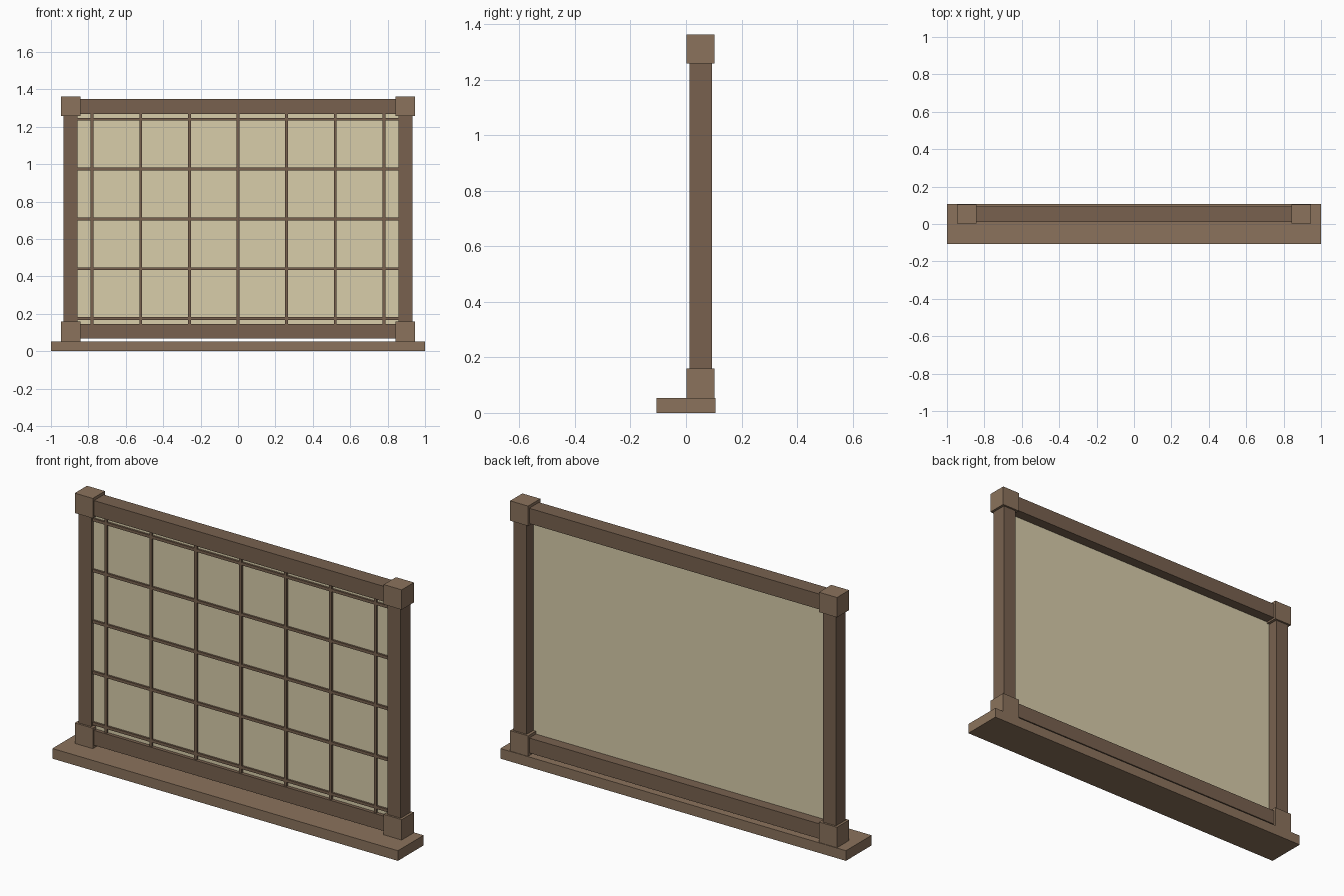
import bpy

if "Cube" in bpy.data.objects:
    bpy.data.objects.remove(bpy.data.objects["Cube"])


def material(name, rgb):
    m = bpy.data.materials.new(name)
    m.diffuse_color = (*rgb, 1)
    m.use_nodes = True
    m.node_tree.nodes["Principled BSDF"].inputs["Base Color"].default_value = m.diffuse_color
    return m


light_wood = material("light_wood", (0.258, 0.171, 0.107))
dark_wood = material("dark_wood", (0.188, 0.121, 0.078))
paper = material("paper", (0.686, 0.610, 0.402))


def box(name, x, y, z, mat):
    """Axis-aligned box from (min, max) ranges."""
    bpy.ops.mesh.primitive_cube_add(size=1)
    ob = bpy.context.object
    ob.name = name
    ob.location = [(a + b) / 2 for a, b in (x, y, z)]
    ob.scale = [b - a for a, b in (x, y, z)]
    bpy.ops.object.transform_apply(location=True, rotation=False, scale=True)
    ob.data.materials.append(mat)
    return ob


FRAME_Y = (0.012, 0.093)
BLOCK_Y = (0.002, 0.103)
BAR_Y = (0.020, 0.032)

# Sill
box("sill", (-1, 1), (-0.106, 0.106), (0, 0.053), light_wood)

# Side posts and corner blocks
for side, s in (("left", -1), ("right", 1)):
    px = sorted((s * 0.857, s * 0.933))
    bx = sorted((s * 0.842, s * 0.946))
    box(f"{side}_post", px, FRAME_Y, (0.16, 1.258), dark_wood)
    box(f"{side}_bottom_block", bx, BLOCK_Y, (0.053, 0.16), light_wood)
    box(f"{side}_top_block", bx, BLOCK_Y, (1.258, 1.362), light_wood)

# Rails
box("bottom_rail", (-0.842, 0.842), FRAME_Y, (0.067, 0.145), dark_wood)
box("top_rail", (-0.842, 0.842), FRAME_Y, (1.267, 1.347), dark_wood)

# Paper panel
box("panel", (-0.858, 0.858), (0.030, 0.038), (0.144, 1.268), paper)

# Lattice bars
HALF = 0.0075
for i in range(-3, 4):
    c = i * 0.26
    box(f"vertical_bar_{i + 4}", (c - HALF, c + HALF), BAR_Y, (0.145, 1.267), dark_wood)
for i in range(5):
    c = 0.174 + i * 0.2665
    box(f"horizontal_bar_{i + 1}", (-0.857, 0.857), BAR_Y, (c - HALF, c + HALF), dark_wood)
